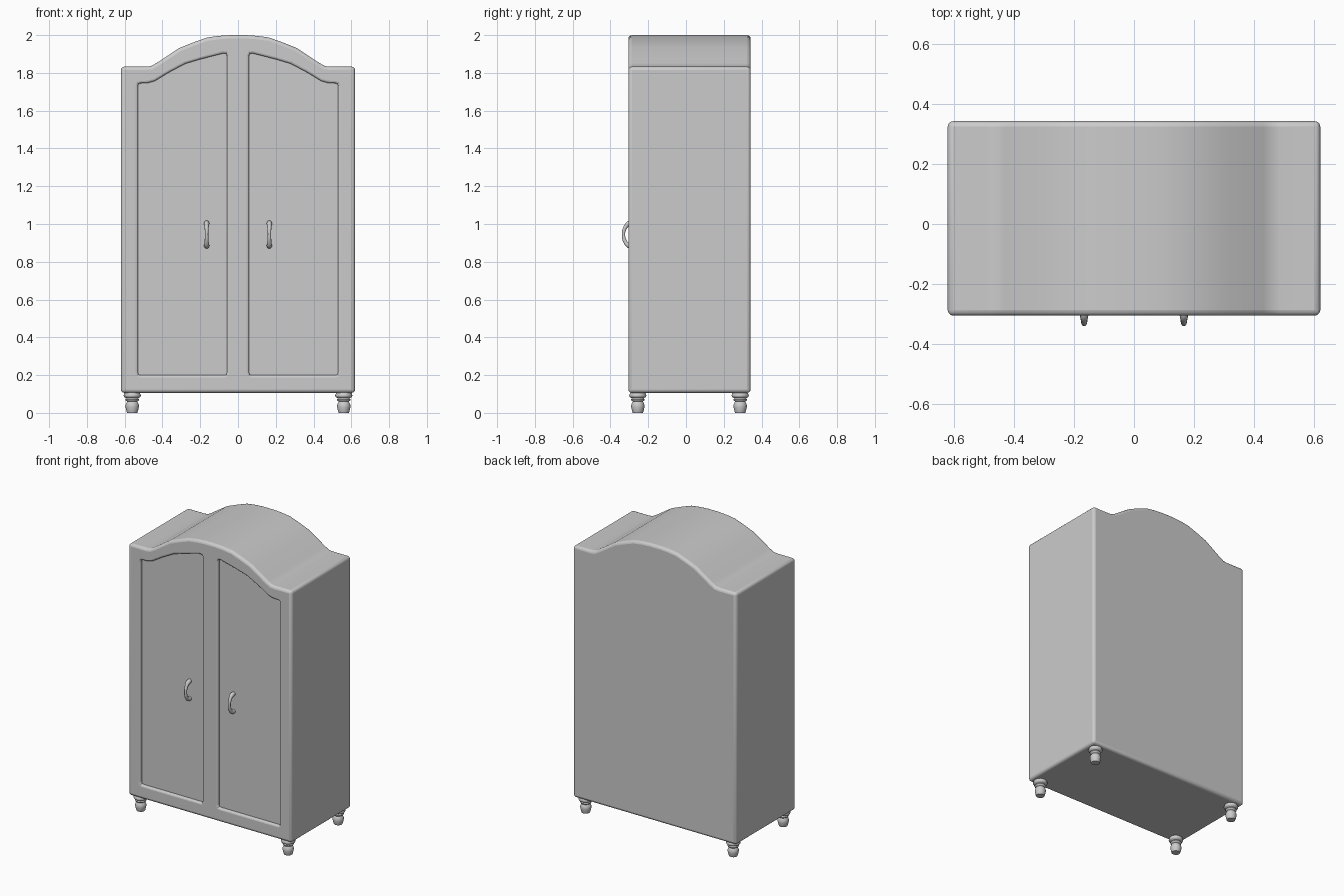
import bpy, bmesh, math
from mathutils import Vector

if "Cube" in bpy.data.objects:
    bpy.data.objects.remove(bpy.data.objects["Cube"])

FRONT, BACK = -0.305, 0.342


def new_object(name, bm):
    bmesh.ops.recalc_face_normals(bm, faces=bm.faces)
    mesh = bpy.data.meshes.new(name)
    bm.to_mesh(mesh)
    bm.free()
    ob = bpy.data.objects.new(name, mesh)
    bpy.context.collection.objects.link(ob)
    return ob


def loft(bm, rings, closed_caps=True):
    rows = [[bm.verts.new(p) for p in ring] for ring in rings]
    n = len(rows[0])
    for a, b in zip(rows, rows[1:]):
        for i in range(n):
            j = (i + 1) % n
            bm.faces.new((a[i], a[j], b[j], b[i]))
    if closed_caps:
        bm.faces.new(rows[0])
        bm.faces.new(rows[-1])


def offset(outline, d):
    """Mitred outward offset of a counter-clockwise outline."""
    out = []
    n = len(outline)
    for i in range(n):
        p0, p, p1 = (Vector(outline[k % n]) for k in (i - 1, i, i + 1))
        e0, e1 = (p - p0).normalized(), (p1 - p).normalized()
        n0, n1 = Vector((e0.y, -e0.x)), Vector((e1.y, -e1.x))
        m = (n0 + n1).normalized()
        out.append(p + m * d / m.dot(n0))
    return out


def smooth(ob, angle=35):
    bpy.ops.object.select_all(action='DESELECT')
    ob.select_set(True)
    bpy.context.view_layer.objects.active = ob
    bpy.ops.object.shade_smooth_by_angle(angle=math.radians(angle))


# Cabinet body: arched front profile extruded in depth, edges rounded
half = [(0.62, 0.106), (0.62, 1.833), (0.49, 1.833), (0.46, 1.836), (0.43, 1.853),
        (0.31, 1.932), (0.24, 1.96), (0.165, 1.987), (0.1, 1.996), (0.04, 2.0)]
profile = half + [(-x, z) for x, z in reversed(half)]
bm = bmesh.new()
loft(bm, [[(x, y, z) for x, z in profile] for y in (FRONT, BACK)])
body = new_object("wardrobe_body", bm)
bev = body.modifiers.new("rounded_edges", 'BEVEL')
bev.width, bev.segments = 0.018, 3
bev.limit_method, bev.angle_limit = 'ANGLE', math.radians(40)

# Door panel recesses: shaped outline with a rounded rim, cut on both sides
panel = [(0.072, 0.2), (0.515, 0.2), (0.526, 0.204), (0.53, 0.215),
         (0.53, 1.73), (0.526, 1.741), (0.515, 1.745), (0.475, 1.747), (0.44, 1.757),
         (0.37, 1.8), (0.28, 1.848), (0.2, 1.872), (0.078, 1.903), (0.064, 1.901),
         (0.058, 1.888), (0.058, 0.215), (0.062, 0.204)]
rim = [(0.012, FRONT - 0.02), (0.012, FRONT), (0.006, FRONT + 0.002),
       (0.002, FRONT + 0.006), (0.0, FRONT + 0.012), (0.0, FRONT + 0.02)]
bm = bmesh.new()
for s in (1, -1):
    loft(bm, [[(s * p.x, y, p.y) for p in offset(panel, d)] for d, y in rim])
cutter = new_object("panel_cutter", bm)
cutter.hide_render = True
cutter.hide_set(True)
cut = body.modifiers.new("door_panels", 'BOOLEAN')
cut.operation, cut.solver, cut.object = 'DIFFERENCE', 'EXACT', cutter
smooth(body)

# Turned feet
foot = [(0.027, 0), (0.03, 0.008), (0.035, 0.03), (0.035, 0.042), (0.03, 0.055),
        (0.026, 0.06), (0.034, 0.065), (0.036, 0.071), (0.031, 0.078),
        (0.042, 0.083), (0.046, 0.091), (0.043, 0.1), (0.035, 0.115)]
for sx, side in ((-1, "left"), (1, "right")):
    for y, end in ((-0.255, "front"), (0.287, "back")):
        bm = bmesh.new()
        loft(bm, [[(sx * 0.56 + r * math.cos(a), y + r * math.sin(a), z)
                   for a in (math.tau * k / 20 for k in range(20))] for r, z in foot])
        smooth(new_object(f"{end}_{side}_foot", bm), 50)

    # Bow handle: swept arc, thicker at its ends
    path = [(-0.282, 1.004, 1.3), (-0.302, 1.002, 1.3), (-0.32, 0.984, 1.0),
            (-0.331, 0.945, 0.8), (-0.32, 0.903, 1.0), (-0.302, 0.886, 1.3),
            (-0.282, 0.884, 1.3)]
    curve = bpy.data.curves.new(f"{side}_handle", 'CURVE')
    curve.dimensions = '3D'
    curve.bevel_depth, curve.bevel_resolution = 0.011, 3
    curve.use_fill_caps = True
    sp = curve.splines.new('BEZIER')
    sp.resolution_u = 4
    sp.bezier_points.add(len(path) - 1)
    for pt, (y, z, r) in zip(sp.bezier_points, path):
        pt.co = (sx * 0.166, y, z)
        pt.radius = r
        pt.handle_left_type = pt.handle_right_type = 'AUTO'
    sp.use_smooth = True
    bpy.context.collection.objects.link(bpy.data.objects.new(f"{side}_handle", curve))
